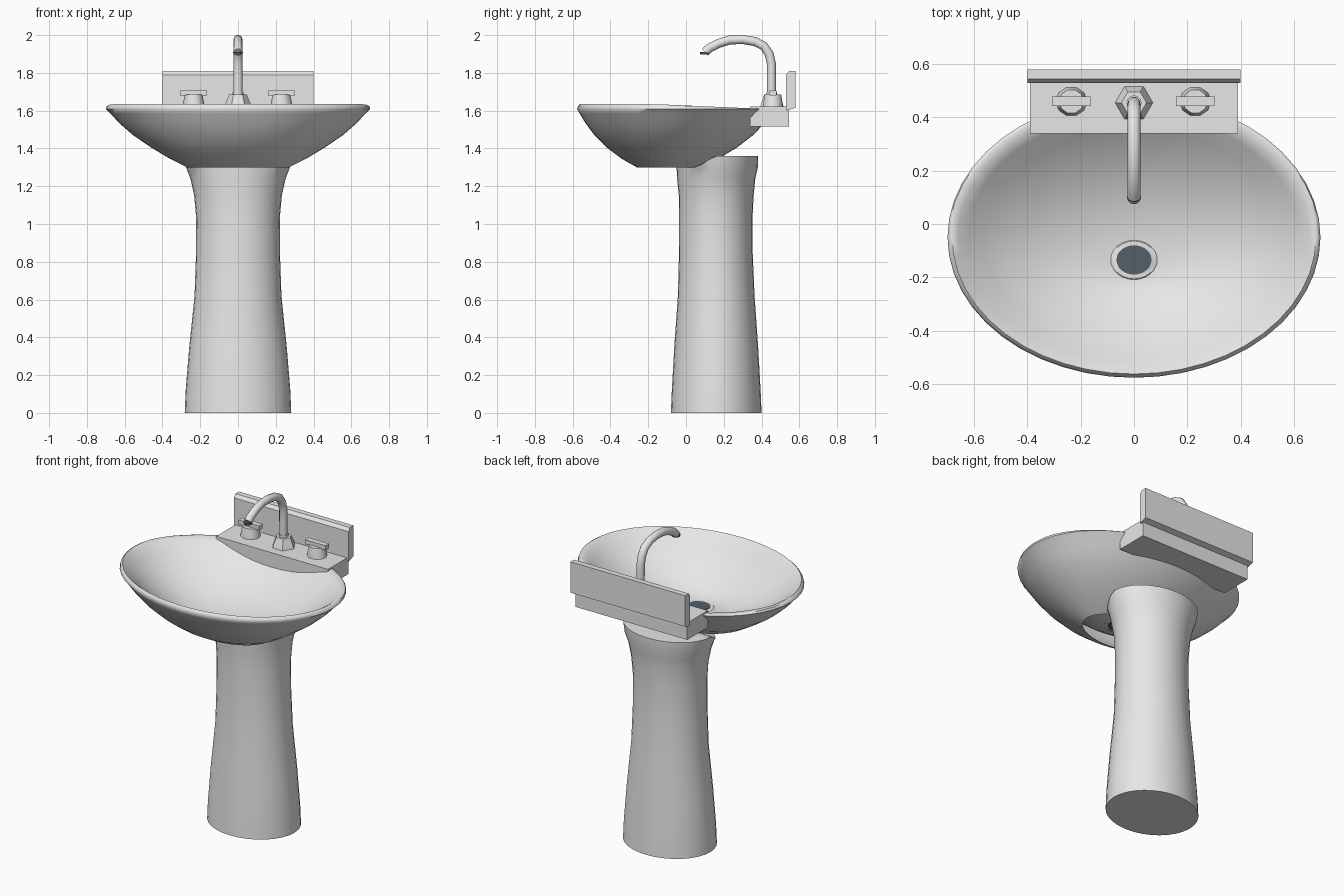
import bpy, bmesh, math
from mathutils import Vector

if "Cube" in bpy.data.objects:
    bpy.data.objects.remove(bpy.data.objects["Cube"])


def material(name, rgb):
    m = bpy.data.materials.new(name)
    m.diffuse_color = (*rgb, 1)
    m.use_nodes = True
    m.node_tree.nodes["Principled BSDF"].inputs["Base Color"].default_value = m.diffuse_color
    return m


WHITE = material("white_ceramic", (0.8, 0.8, 0.8))
DARK = material("dark_metal", (0.09, 0.115, 0.14))


def finish(bm, name, mat, smooth=True, angle=40, fix=True):
    if fix:
        bmesh.ops.recalc_face_normals(bm, faces=bm.faces)
    me = bpy.data.meshes.new(name)
    bm.to_mesh(me)
    bm.free()
    ob = bpy.data.objects.new(name, me)
    bpy.context.collection.objects.link(ob)
    me.materials.append(mat)
    if smooth:
        bpy.ops.object.select_all(action='DESELECT')
        ob.select_set(True)
        bpy.context.view_layer.objects.active = ob
        bpy.ops.object.shade_smooth_by_angle(angle=math.radians(angle))
    return ob


def loft(name, rings, mat, n=40, cx=0, cap_start=False, cap_end=False,
         top=None, smooth=True, angle=40):
    """Skin elliptical rings given as (centre y, radius x, radius y, z)."""
    bm = bmesh.new()
    loops = []
    for cy, rx, ry, z in rings:
        loop = []
        for i in range(n):
            a = 2 * math.pi * i / n
            y = cy + ry * math.sin(a)
            h = min(z, top(y)) if top else z
            loop.append(bm.verts.new((cx + rx * math.cos(a), y, h)))
        loops.append(loop)
    for a, b in zip(loops, loops[1:]):
        for i in range(n):
            j = (i + 1) % n
            bm.faces.new((a[i], a[j], b[j], b[i]))
    if cap_start:
        bm.faces.new(loops[0][::-1])
    if cap_end:
        bm.faces.new(loops[-1])
    # rings are ordered so that outward faces come out of the winding
    return finish(bm, name, mat, smooth, angle, fix=False)


def prism(name, profile, half_x, mat, cx=0):
    """Extrude a (y, z) profile along x."""
    bm = bmesh.new()
    f = bm.faces.new([bm.verts.new((cx - half_x, y, z)) for y, z in profile])
    ext = bmesh.ops.extrude_face_region(bm, geom=[f])
    verts = [v for v in ext["geom"] if isinstance(v, bmesh.types.BMVert)]
    bmesh.ops.translate(bm, verts=verts, vec=(2 * half_x, 0, 0))
    # keep the starting face as the second end cap
    if not any(all(abs(v.co.x - cx + half_x) < 1e-6 for v in g.verts) for g in bm.faces):
        bm.faces.new([v for v in bm.verts if v.co.x < cx])
    return finish(bm, name, mat, smooth=False)


# Basin: outer shell, thin rim dipping towards the deck, then the inner bowl
def rim_top(y):
    return 1.634 - 0.022 * min(1, max(0, (y + 0.15) / 0.5))


loft("basin", [
    (-0.095, 0.27, 0.165, 1.30),
    (-0.085, 0.36, 0.255, 1.345),
    (-0.075, 0.46, 0.345, 1.405),
    (-0.065, 0.555, 0.42, 1.47),
    (-0.058, 0.63, 0.475, 1.535),
    (-0.053, 0.675, 0.51, 1.585),
    (-0.05, 0.70, 0.527, 1.608),
    (-0.05, 0.695, 0.522, 1.624),
    (-0.05, 0.683, 0.513, 1.634),
    (-0.05, 0.662, 0.495, 1.618),
    (-0.053, 0.625, 0.465, 1.59),
    (-0.06, 0.565, 0.417, 1.542),
    (-0.07, 0.47, 0.34, 1.48),
    (-0.085, 0.35, 0.25, 1.422),
    (-0.11, 0.22, 0.155, 1.38),
    (-0.135, 0.085, 0.07, 1.362),
], WHITE, n=48, cap_end=True, top=rim_top, angle=60)

# Drain flange and dark drain passing through the floor
loft("drain_flange", [(-0.135, 0.088, 0.075, 1.362), (-0.135, 0.083, 0.071, 1.366)],
     WHITE, n=24, cap_end=True)
loft("drain_plug", [(-0.135, 0.066, 0.055, 1.357), (-0.135, 0.066, 0.055, 1.369)],
     DARK, n=24, cap_start=True, cap_end=True)


# Pedestal: waisted column whose front edge stops at the basin underside
def pedestal_top(y):
    return 1.30 + 0.06 * min(1, max(0, (y - 0.06) / 0.09))


loft("pedestal", [
    (0.16, 0.282, 0.24, 0.0),
    (0.16, 0.277, 0.235, 0.12),
    (0.16, 0.258, 0.222, 0.35),
    (0.16, 0.230, 0.203, 0.62),
    (0.158, 0.222, 0.195, 0.85),
    (0.158, 0.221, 0.194, 1.03),
    (0.16, 0.232, 0.198, 1.15),
    (0.16, 0.252, 0.207, 1.24),
    (0.165, 0.275, 0.215, 1.30),
    (0.165, 0.285, 0.217, 1.36),
    (0.165, 0.19, 0.145, 1.36),
    (0.165, 0.09, 0.07, 1.36),
], WHITE, n=32, cap_start=True, cap_end=True, top=pedestal_top)

# Faucet deck and splashback
prism("faucet_deck", [(0.34, 1.515), (0.545, 1.515), (0.545, 1.622), (0.34, 1.622)],
      0.39, WHITE)
prism("splashback", [(0.53, 1.60), (0.58, 1.615), (0.58, 1.81), (0.545, 1.81), (0.53, 1.79)],
      0.40, WHITE)

# Spout base and collar
loft("spout_base", [(0.455, 0.072, 0.072, 1.618), (0.455, 0.066, 0.066, 1.637),
                    (0.455, 0.047, 0.047, 1.685)],
     WHITE, n=6, cap_end=True, smooth=False)
loft("spout_collar", [(0.455, 0.028, 0.028, 1.68), (0.455, 0.028, 0.028, 1.70)],
     WHITE, n=12, cap_end=True)

# Gooseneck spout: tube swept along a path in the x = 0 plane
path = [(0.453, 1.67), (0.453, 1.77), (0.452, 1.85), (0.440, 1.90), (0.412, 1.942),
        (0.365, 1.966), (0.30, 1.977), (0.23, 1.974), (0.175, 1.957), (0.125, 1.932),
        (0.10, 1.91)]
bm = bmesh.new()
N, R = 12, 0.024
loops = []
for k, (y, z) in enumerate(path):
    p, q = path[max(k - 1, 0)], path[min(k + 1, len(path) - 1)]
    t = Vector((0, q[0] - p[0], q[1] - p[1])).normalized()
    side = Vector((1, 0, 0))
    up = t.cross(side)
    loops.append([bm.verts.new(Vector((0, y, z)) + R * (math.cos(a) * side + math.sin(a) * up))
                  for a in (2 * math.pi * i / N for i in range(N))])
for a, b in zip(loops, loops[1:]):
    for i in range(N):
        j = (i + 1) % N
        bm.faces.new((a[i], a[j], b[j], b[i]))
bm.faces.new(loops[0])
bm.faces.new(loops[-1])
finish(bm, "spout", WHITE)

# Dark aerator at the spout tip
loft("aerator", [(0.1, 0.024, 0.024, 1.897), (0.1, 0.026, 0.026, 1.91)],
     DARK, n=12, cap_start=True, cap_end=True)

# Two tap handles: rounded body with a flat lever on top
for label, x in (("left", -0.235), ("right", 0.23)):
    loft(label + "_tap_body", [(0.46, 0.06, 0.056, 1.618), (0.46, 0.055, 0.053, 1.645),
                               (0.46, 0.046, 0.046, 1.685)],
         WHITE, n=10, cx=x, cap_end=True)
    prism(label + "_tap_lever", [(0.443, 1.68), (0.478, 1.68), (0.478, 1.708), (0.443, 1.708)],
          0.072, WHITE, cx=x)
